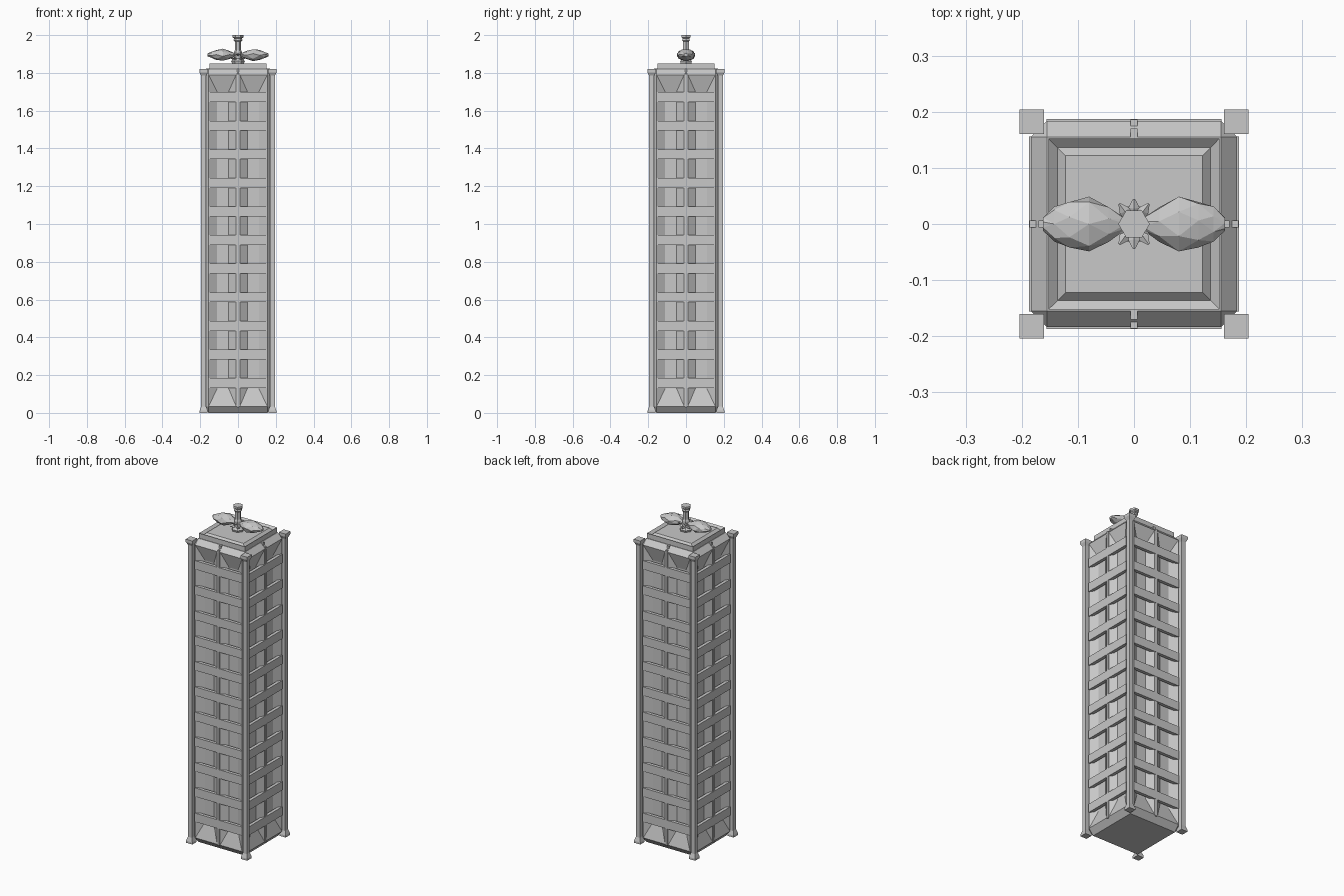
import bpy, bmesh, math
from mathutils import Matrix, Vector

if "Cube" in bpy.data.objects:
    bpy.data.objects.remove(bpy.data.objects["Cube"])

grey = bpy.data.materials.new("stone_grey")
grey.diffuse_color = (0.58, 0.58, 0.58, 1)
grey.use_nodes = True
grey.node_tree.nodes["Principled BSDF"].inputs["Base Color"].default_value = grey.diffuse_color


def finish(bm, name):
    bmesh.ops.remove_doubles(bm, verts=bm.verts, dist=0.0002)
    bmesh.ops.recalc_face_normals(bm, faces=bm.faces)
    me = bpy.data.meshes.new(name)
    bm.to_mesh(me)
    bm.free()
    me.materials.append(grey)
    ob = bpy.data.objects.new(name, me)
    bpy.context.collection.objects.link(ob)
    return ob


def box(bm, lo, hi, rot=0):
    c = [(a + b) / 2 for a, b in zip(lo, hi)]
    s = [b - a for a, b in zip(lo, hi)]
    bmesh.ops.create_cube(bm, size=1, matrix=Matrix.Rotation(rot, 4, 'Z')
                          @ Matrix.Translation(c) @ Matrix.Diagonal((*s, 1)))


def loft(bm, rings, n, place=Matrix(), turn=0.0, close=True):
    """rings: (height, radius a, radius b, twist) stacked along local z"""
    rows = []
    for h, a, b, tw in rings:
        rows.append([bm.verts.new(place @ Vector((
            a * math.cos(turn + tw + 2 * math.pi * i / n),
            b * math.sin(turn + tw + 2 * math.pi * i / n), h))) for i in range(n)])
    for r, s in zip(rows, rows[1:]):
        for i in range(n):
            j = (i + 1) % n
            bm.faces.new((r[i], r[j], s[j], s[i]))
    if close:
        bm.faces.new(rows[0])
        bm.faces.new(rows[-1])


QUARTERS = [i * math.pi / 2 for i in range(4)]

# Tower body: chamfered shaft, two sunken bays per side with ramped ends
cols = [-.155, -.11, -.05, -.01, .01, .05, .11, .155]
ends = [-.155, -.155, -.01, -.01, .01, .01, .155, .155]
rows = [(0, .155, False), (.035, .184, False), (.13, .184, True),
        (1.70, .184, True), (1.79, .184, False), (1.82, .155, False)]
bm = bmesh.new()
for q in QUARTERS:
    R = Matrix.Rotation(q, 4, 'Z')
    grid = []
    for z, d, sunk in rows:
        pts = []
        for u, e in zip(cols, ends):
            floor = sunk and abs(u) in (.05, .11)
            pts.append((u if sunk else e, -(.156 if floor else d), z))
        pts.append((d, -.155, z))
        grid.append([bm.verts.new(R @ Vector(p)) for p in pts])
    for a, b in zip(grid, grid[1:]):
        for i in range(len(a) - 1):
            bm.faces.new((a[i], a[i + 1], b[i + 1], b[i]))
bmesh.ops.remove_doubles(bm, verts=bm.verts, dist=0.0002)
bmesh.ops.holes_fill(bm, edges=[e for e in bm.edges if e.is_boundary], sides=0)
finish(bm, "tower_body")

# Horizontal floor bands, eleven on each side
bm = bmesh.new()
for q in QUARTERS:
    for i in range(11):
        z = .158 + i * .1514
        box(bm, (-.156, -.187, z - .026), (.156, -.168, z + .026), q)
finish(bm, "floor_bands")

# Thin central rib on each side
bm = bmesh.new()
for q in QUARTERS:
    box(bm, (-.006, -.1865, .03), (.006, -.15, 1.80), q)
    box(bm, (-.006, -.17, 1.79), (.006, -.15, 1.822), q)
finish(bm, "central_ribs")

# Corner posts with spread feet and square cap plates
bm = bmesh.new()
k = math.sqrt(2)
for q in QUARTERS:
    place = Matrix.Rotation(q, 4, 'Z') @ Matrix.Translation((.182, .182, 0))
    prof = [(0, .021), (.012, .021), (.035, .013), (1.785, .013),
            (1.803, .022), (1.82, .022)]
    loft(bm, [(z, r * k, r * k, 0) for z, r in prof], 4, place, math.pi / 4)
finish(bm, "corner_posts")

# Roof slab with a V-shaped gutter around its edge
bm = bmesh.new()
prof = [(1.815, .152), (1.85, .152), (1.836, .136), (1.85, .122)]
loft(bm, [(z, r * k, r * k, 0) for z, r in prof], 4, Matrix(), math.pi / 4)
finish(bm, "roof_slab")

# Finial stem with hexagonal crown
bm = bmesh.new()
prof = [(1.845, .030), (1.862, .036), (1.875, .022), (1.91, .022), (1.92, .017),
        (1.965, .017), (1.972, .024), (1.982, .020), (1.988, .028), (2.0, .028)]
loft(bm, [(z, r, r, 0) for z, r in prof], 6)
finish(bm, "finial_stem")

# Two faceted lobes spreading sideways from the stem
bm = bmesh.new()
prof = [(.015, .008, .010, 0), (.045, .022, .032, .3), (.08, .033, .050, 0),
        (.115, .027, .042, .3), (.142, .016, .032, 0), (.162, .008, .012, .3)]
for s in (1, -1):
    place = Matrix.Translation((0, 0, 1.895)) @ Matrix.Rotation(s * math.pi / 2, 4, 'Y')
    loft(bm, prof, 7, place)
bmesh.ops.triangulate(bm, faces=bm.faces)
finish(bm, "finial_lobes")

# Small pointed leaves around the stem
bm = bmesh.new()
for i in range(10):
    a = 2 * math.pi * (i + .5) / 10
    place = (Matrix.Translation((0, 0, 1.868 + .022 * (i % 2))) @ Matrix.Rotation(a, 4, 'Z')
             @ Matrix.Rotation(math.radians(75), 4, 'Y'))
    loft(bm, [(.01, .005, .008, 0), (.03, .006, .010, 0), (.046, .001, .002, 0)], 4, place)
finish(bm, "finial_leaves")
